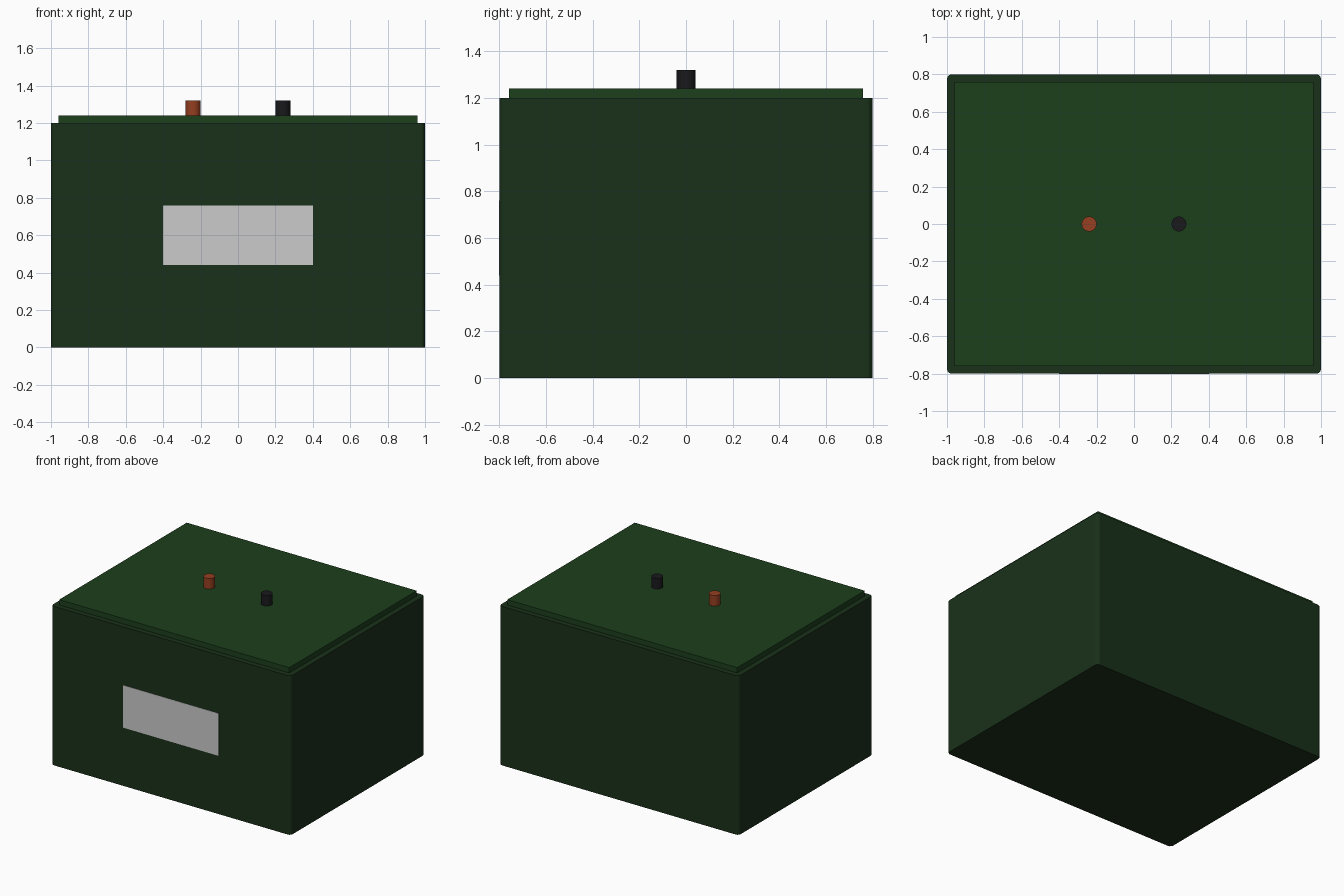
import bpy, bmesh

if "Cube" in bpy.data.objects:
    bpy.data.objects.remove(bpy.data.objects["Cube"])


def finish(bm, name, color):
    mesh = bpy.data.meshes.new(name)
    bm.to_mesh(mesh)
    bm.free()
    obj = bpy.data.objects.new(name, mesh)
    bpy.context.collection.objects.link(obj)
    if color:
        mat = bpy.data.materials.new(name + "_paint")
        mat.diffuse_color = (*color, 1)
        mat.use_nodes = True
        mat.node_tree.nodes["Principled BSDF"].inputs["Base Color"].default_value = mat.diffuse_color
        mesh.materials.append(mat)
    return obj


def box(name, lo, hi, color=None, corner=0.0):
    bm = bmesh.new()
    bmesh.ops.create_cube(bm, size=1)
    for v in bm.verts:
        v.co = [hi[i] if v.co[i] > 0 else lo[i] for i in range(3)]
    if corner:
        # round the upright edges only
        upright = [e for e in bm.edges
                   if abs(e.verts[0].co.z - e.verts[1].co.z) > 0.01]
        bmesh.ops.bevel(bm, geom=upright, offset=corner, segments=3,
                        profile=0.5, affect='EDGES')
    return finish(bm, name, color)


def post(name, x, color):
    bm = bmesh.new()
    bmesh.ops.create_cone(bm, cap_ends=True, segments=24,
                          radius1=0.04, radius2=0.04, depth=0.08)
    bmesh.ops.translate(bm, verts=bm.verts, vec=(x, 0, 1.28))
    for f in bm.faces:
        f.smooth = len(f.verts) == 4
    for e in bm.edges:
        e.smooth = all(f.smooth for f in e.link_faces)
    return finish(bm, name, color)


# Case with rounded upright corners, and inset lid
box("case", (-1, -0.8, 0), (1, 0.8, 1.2), (0.01, 0.03, 0.01), corner=0.025)
box("lid", (-0.96, -0.76, 1.2), (0.96, 0.76, 1.24), (0.012, 0.05, 0.012))

# Blank label on the front
box("front_label", (-0.4, -0.802, 0.44), (0.4, -0.798, 0.76))

# Two terminals on the lid
post("positive_terminal", -0.24, (0.3, 0.05, 0.015))
post("negative_terminal", 0.24, (0.01, 0.01, 0.012))
